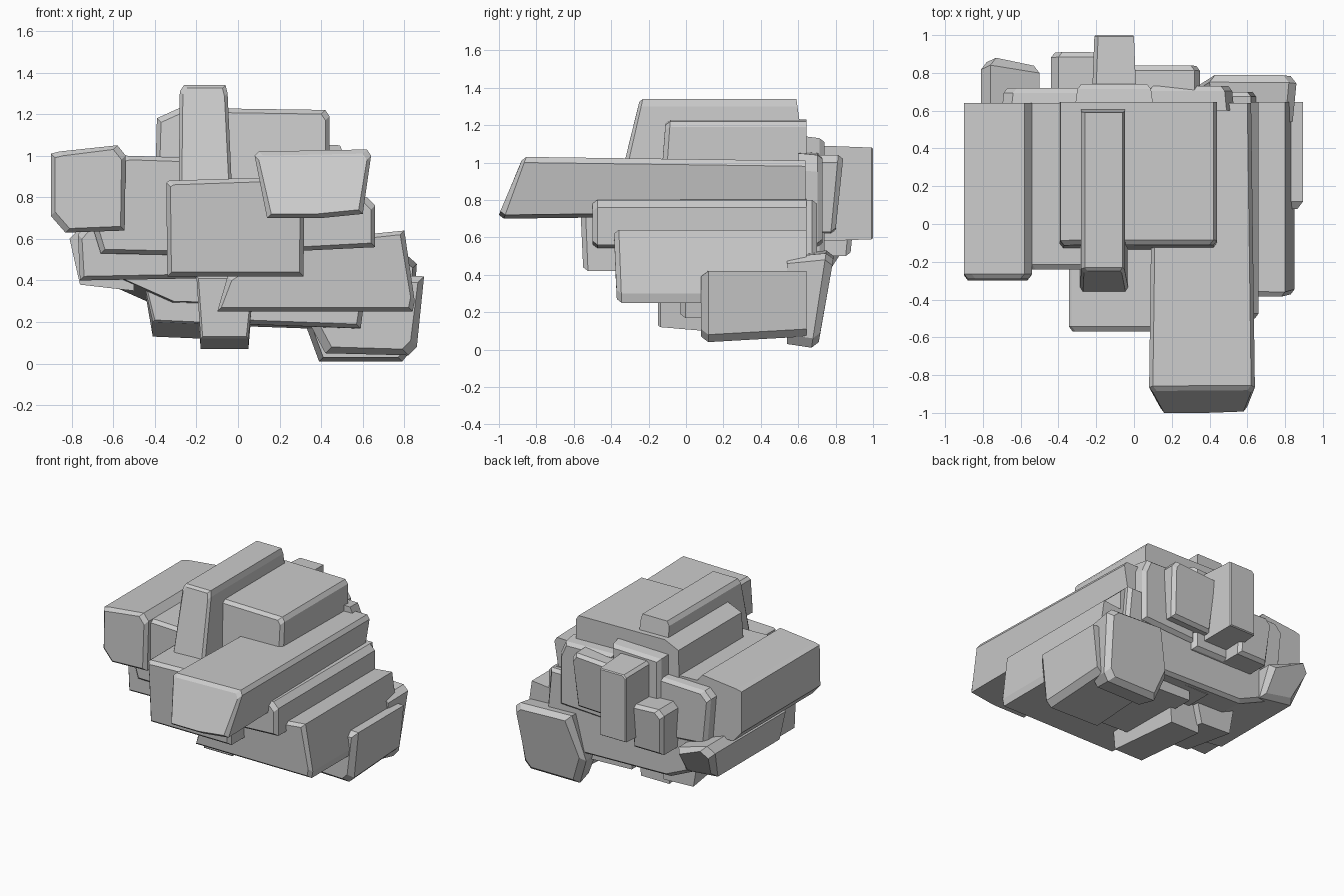
import bpy, bmesh
from mathutils import Vector

if "Cube" in bpy.data.objects:
    bpy.data.objects.remove(bpy.data.objects["Cube"])


def block(name, prof, y0, y1, lean=0.0, cham=0.02, shrink=0.0, drop=0.0, back_lean=0.0):
    """Extrude an (x, z) outline from the exposed end y0 to the far end y1.
    lean / back_lean tilt the two ends, cham chamfers the exposed end,
    shrink narrows the far end, drop lowers its underside."""
    cx = sum(p[0] for p in prof) / len(prof)
    cz = sum(p[1] for p in prof) / len(prof)
    zmin = min(p[1] for p in prof)
    h = max(p[1] for p in prof) - zmin
    s = 1 if y1 > y0 else -1
    bm = bmesh.new()
    rings = []
    for inset, off, far in ((cham, 0, 0), (0, cham * 1.3, 0), (shrink, 0, 1)):
        ring = []
        for x, z in prof:
            t = (z - zmin) / h
            d = Vector((cx - x, cz - z))
            q = Vector((x, z)) + Vector((inset * (1 if d.x > 0 else -1), inset * (1 if d.y > 0 else -1)))
            y = (y1 + back_lean * t) if far else (y0 + lean * t + s * off)
            zz = q.y - (drop if far and t < 0.5 else 0)
            ring.append(bm.verts.new((q.x, y, zz)))
        rings.append(ring)
    n = len(prof)
    for a, b in zip(rings, rings[1:]):
        for i in range(n):
            bm.faces.new((a[i], a[(i + 1) % n], b[(i + 1) % n], b[i]))
    bm.faces.new(rings[0])
    bm.faces.new(rings[-1])
    bmesh.ops.recalc_face_normals(bm, faces=bm.faces)
    me = bpy.data.meshes.new(name)
    bm.to_mesh(me)
    bm.free()
    ob = bpy.data.objects.new(name, me)
    bpy.context.collection.objects.link(ob)
    return ob


# Upper columns
block("left_upper_block", [(-.90, 1.01), (-.86, 1.02), (-.58, 1.05), (-.54, 1.0), (-.545, .64),
      (-.83, .63), (-.90, .71)], -.30, .64, lean=.01)
block("crest_block", [(-.285, .86), (-.28, 1.31), (-.26, 1.34), (-.06, 1.34), (-.05, 1.30), (-.03, .86)],
      -.36, .66, lean=.11, cham=.015, back_lean=-.07)
block("upper_block", [(-.40, .80), (-.39, 1.18), (-.28, 1.23), (.42, 1.22), (.44, 1.19), (.44, .80)],
      -.14, .645, lean=.03)
block("long_block", [(.14, .70), (.08, 1.0), (.10, 1.02), (.62, 1.03), (.64, 1.0), (.60, .72), (.40, .70)],
      -1.0, .64, lean=.12, cham=.02, shrink=.02)

# Middle columns
block("centre_block", [(-.34, .42), (-.345, .87), (-.33, .88), (.30, .90), (.32, .86), (.315, .42)],
      -.55, .64, lean=-.02)
block("left_middle_block", [(-.66, .53), (-.70, .66), (-.62, .98), (-.54, 1.0), (-.20, .99), (-.20, .52)],
      -.24, .64)
block("left_lower_block", [(-.76, .40), (-.77, .62), (-.70, .70), (-.20, .70), (-.20, .41)], -.20, .64)
block("right_middle_block", [(.25, .54), (.25, .82), (.62, .80), (.66, .76), (.66, .56)], -.50, .645)
block("right_lower_block", [(-.10, .25), (-.05, .42), (.20, .58), (.80, .64), (.85, .30), (.84, .25)],
      -.37, .645, lean=-.015)

# Underside blocks
block("bottom_right_block", [(.34, .20), (.42, .05), (.82, .04), (.86, .08), (.895, .42), (.40, .43)],
      .08, .645, drop=-.03, cham=.03)
block("bottom_centre_block", [(-.18, .12), (-.20, .42), (.08, .42), (.05, .12)], -.15, .45, drop=.05, cham=.01)
block("bottom_slab", [(.02, .19), (.02, .40), (.62, .40), (.59, .17)], -.03, .60, drop=.01)
block("bottom_left_block", [(-.41, .20), (-.46, .42), (-.10, .42), (-.17, .19)], .05, .50, drop=.07, cham=.01)
block("core", [(-.62, .38), (-.62, .80), (.62, .80), (.66, .36), (.45, .24), (-.35, .26)], .70, -.05, shrink=.04)

# Rear blocks, exposed end facing +y
block("rear_foot", [(.32, .20), (.39, .01), (.79, .01), (.83, .06), (.86, .48), (.82, .515), (.40, .53)],
      .71, .54, lean=.08, cham=.03, shrink=.02)
block("rear_left_shard", [(-.50, .35), (-.76, .38), (-.81, .60), (-.76, .65), (-.50, .56)],
      .74, .0, lean=.14, cham=.03)
block("rear_tall_block", [(-.21, .59), (-.21, 1.06), (-.19, 1.08), (0, 1.08), (0, .59)], 1.0, .6, cham=.006,
      shrink=-.015)
block("rear_short_block", [(-.42, .50), (-.44, .80), (-.40, .84), (-.18, .83), (-.18, .50)], .88, .6, lean=.03)
block("rear_right_block", [(0, .62), (-.02, 1.02), (.32, 1.04), (.35, 1.0), (.33, .63)], .80, .6, lean=.04)
block("rear_centre_plate", [(-.30, .50), (-.30, 1.12), (.09, 1.13), (.09, .50)], .74, .60, shrink=-.015)
block("rear_left_plate", [(-.66, .58), (-.69, .92), (-.64, .97), (-.28, .98), (-.28, .55)], .72, .60, shrink=-.01)
block("rear_side_plate", [(.08, .55), (.08, 1.05), (.48, 1.04), (.52, .95), (.52, .57)], .73, .60, shrink=-.01)
